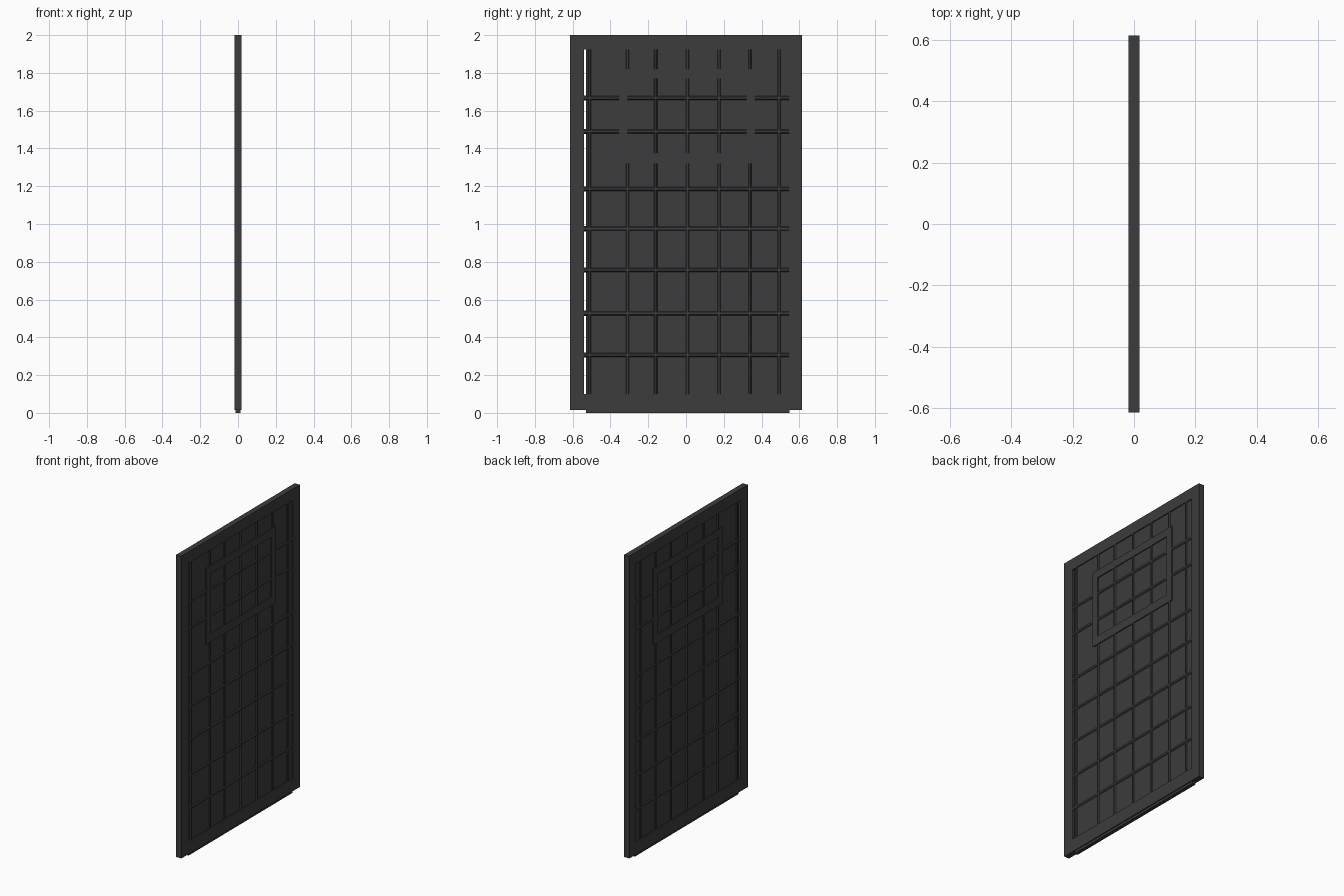
import bpy
import math

if "Cube" in bpy.data.objects:
    bpy.data.objects.remove(bpy.data.objects["Cube"])


def box(name, x, y, z):
    """Box from (min, max) ranges."""
    bpy.ops.mesh.primitive_cube_add(size=1, location=[sum(r) / 2 for r in (x, y, z)])
    ob = bpy.context.object
    ob.name = name
    ob.scale = [r[1] - r[0] for r in (x, y, z)]
    bpy.ops.object.transform_apply(location=False, rotation=False, scale=True)
    paint(ob)
    return ob


def bar(name, axis, pos, lo, hi, half_w):
    """Eight-sided grille bar running along y or z, standing proud of both panel faces."""
    mid = (lo + hi) / 2
    loc = (0, mid, pos) if axis == 'y' else (0, pos, mid)
    bpy.ops.mesh.primitive_cylinder_add(vertices=8, radius=1, depth=1)
    ob = bpy.context.object
    ob.name = name
    c = math.cos(math.pi / 8)
    for v in ob.data.vertices:
        # turn the octagon flat side out, then stretch it
        a = math.atan2(v.co.y, v.co.x) + math.pi / 8
        x, w, l = math.cos(a) * 0.018 / c, math.sin(a) * half_w / c, v.co.z * (hi - lo)
        v.co = (x, -l, w) if axis == 'y' else (x, w, l)
    ob.location = loc
    paint(ob)
    return ob


def rect_frame(name, d, outer, inner):
    """Rectangular frame; outer and inner are (y0, y1, z0, z1)."""
    oy0, oy1, oz0, oz1 = outer
    y0, y1, z0, z1 = inner
    box(name + "_left", (-d, d), (oy0, y0), (oz0, oz1))
    box(name + "_right", (-d, d), (y1, oy1), (oz0, oz1))
    box(name + "_bottom", (-d, d), (y0, y1), (oz0, z0))
    box(name + "_top", (-d, d), (y0, y1), (z1, oz1))


mat = bpy.data.materials.new("dark_metal")
mat.diffuse_color = (0.045, 0.045, 0.045, 1)
mat.use_nodes = True
mat.node_tree.nodes["Principled BSDF"].inputs["Base Color"].default_value = mat.diffuse_color


def paint(ob):
    ob.data.materials.append(mat)


# Outer frame and inset sheet, whose lower edge forms the bottom lip
rect_frame("gate_frame", 0.0185, (-0.615, 0.615, 0.015, 2.0), (-0.54, 0.545, 0.10, 1.925))
box("back_sheet", (-0.012, 0.012), (-0.53, 0.548), (0.0, 1.97))

# Hatch frame
HY0, HY1, HZ0, HZ1 = -0.355, 0.365, 1.32, 1.82
IY0, IY1, IZ0, IZ1 = -0.31, 0.32, 1.375, 1.77
rect_frame("hatch_frame", 0.0185, (HY0, HY1, HZ0, HZ1), (IY0, IY1, IZ0, IZ1))

# Vertical grille bars, split where they meet the hatch frame
for i, y in enumerate((-0.51, -0.31, -0.16, 0.008, 0.175, 0.338, 0.492)):
    spans = [(0.10, 1.925)]
    if HY0 < y < HY1:
        spans = [(0.10, HZ0), (HZ1, 1.925)]
        if IY0 < y < IY1:
            spans.append((IZ0, IZ1))
    for j, (a, b) in enumerate(spans):
        bar(f"vertical_bar_{i}_{j}", 'z', y, a, b, 0.011)

# Horizontal grille bars
for i, z in enumerate((0.307, 0.527, 0.757, 0.975, 1.185, 1.49, 1.667)):
    spans = [(-0.54, 0.545)]
    if HZ0 < z < HZ1:
        spans = [(-0.54, HY0), (IY0, IY1), (HY1, 0.545)]
    for j, (a, b) in enumerate(spans):
        bar(f"horizontal_bar_{i}_{j}", 'y', z, a, b, 0.014)
